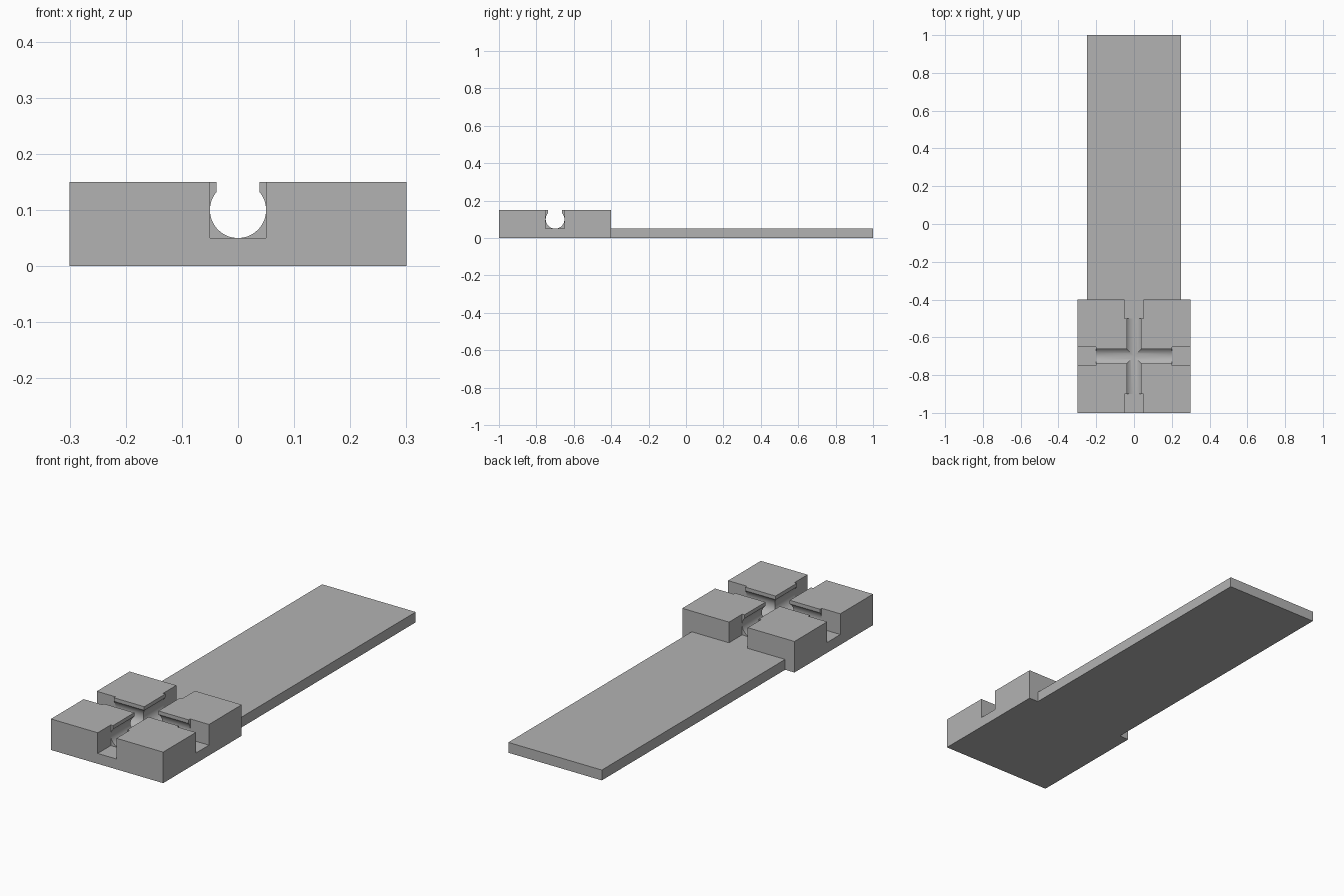
import bpy, bmesh, math
from mathutils import Matrix

cube = bpy.data.objects.get("Cube")
if cube:
    bpy.data.objects.remove(cube, do_unlink=True)

grey = bpy.data.materials.new("plain_grey")
grey.use_nodes = True
grey.diffuse_color = (0.45, 0.45, 0.45, 1)
grey.node_tree.nodes["Principled BSDF"].inputs["Base Color"].default_value = grey.diffuse_color

CENTRE_Y = -0.7      # middle of the cross-slotted block
TOP = 0.15
FLOOR = 0.05         # slot floor, level with the handle top
RADIUS = 0.05
NECK = 0.038         # half width of the slot opening


def make_object(name, bm):
    bmesh.ops.recalc_face_normals(bm, faces=bm.faces)
    mesh = bpy.data.meshes.new(name)
    bm.to_mesh(mesh)
    bm.free()
    mesh.materials.append(grey)
    obj = bpy.data.objects.new(name, mesh)
    bpy.context.collection.objects.link(obj)
    return obj


def box(name, low, high):
    bm = bmesh.new()
    bmesh.ops.create_cube(bm, size=1)
    for v in bm.verts:
        v.co = [(a + b) / 2 + c * (b - a) for a, b, c in zip(low, high, v.co)]
    return make_object(name, bm)


def keyhole(name, angle):
    """Round channel with a narrower open neck, running through the block."""
    start = math.asin(NECK / RADIUS)
    steps = 48
    sweep = 2 * math.pi - 2 * start
    arc = [start + sweep * i / steps for i in range(steps + 1)]
    points = [(RADIUS * math.sin(a), RADIUS * math.cos(a) + TOP - RADIUS) for a in arc]
    points += [(-NECK, TOP + RADIUS), (NECK, TOP + RADIUS)]
    bm = bmesh.new()
    face = bm.faces.new([bm.verts.new((x, -0.35, z)) for x, z in points])
    out = bmesh.ops.extrude_face_region(bm, geom=[face])["geom"]
    bmesh.ops.translate(bm, vec=(0, 0.7, 0),
                        verts=[g for g in out if isinstance(g, bmesh.types.BMVert)])
    bm.transform(Matrix.Translation((0, CENTRE_Y, 0)) @ Matrix.Rotation(angle, 4, 'Z'))
    return make_object(name, bm)


def combine(target, other, operation):
    mod = target.modifiers.new(operation.lower(), 'BOOLEAN')
    mod.operation = operation
    mod.solver = 'EXACT'
    mod.object = other
    bpy.context.view_layer.objects.active = target
    bpy.ops.object.modifier_apply(modifier=mod.name)
    bpy.data.objects.remove(other, do_unlink=True)


# Square block with a flat handle
holder = box("slotted_holder", (-0.3, -1, 0), (0.3, -0.4, TOP))
handle = box("handle", (-0.25, -0.5, 0), (0.25, 1, FLOOR))
combine(holder, handle, 'UNION')

# Crossing round channels
for i in range(2):
    combine(holder, keyhole("channel_cutter", i * math.pi / 2), 'DIFFERENCE')

# Square pockets at the four channel ends
w = RADIUS
for s in (-1, 1):
    xs = sorted((s * 0.2, s * 0.35))
    ys = sorted((CENTRE_Y + s * 0.2, CENTRE_Y + s * 0.35))
    combine(holder, box("side_pocket", (xs[0], CENTRE_Y - w, FLOOR),
                        (xs[1], CENTRE_Y + w, 0.2)), 'DIFFERENCE')
    combine(holder, box("end_pocket", (-w, ys[0], FLOOR), (w, ys[1], 0.2)), 'DIFFERENCE')

# Smooth channels, crisp edges
bpy.ops.object.select_all(action='DESELECT')
holder.select_set(True)
bpy.context.view_layer.objects.active = holder
bpy.ops.object.shade_smooth_by_angle(angle=math.radians(25))
